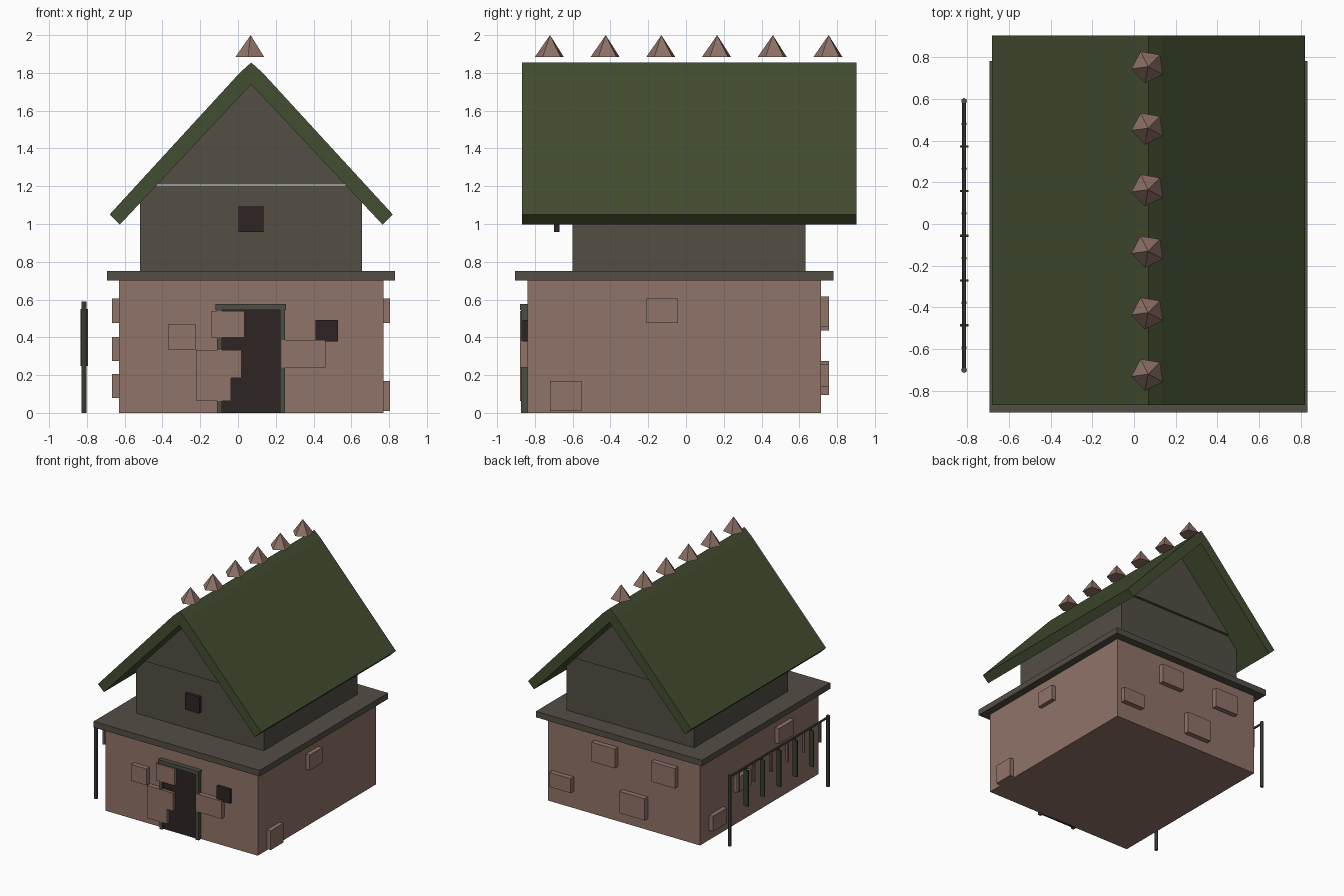
import bpy, math

if "Cube" in bpy.data.objects:
    bpy.data.objects.remove(bpy.data.objects["Cube"])


def material(name, r, g, b):
    lin = lambda c: ((c / 255 + 0.055) / 1.055) ** 2.4
    m = bpy.data.materials.new(name)
    m.diffuse_color = (lin(r), lin(g), lin(b), 1)
    m.use_nodes = True
    m.node_tree.nodes["Principled BSDF"].inputs["Base Color"].default_value = m.diffuse_color
    return m


PINK = material("pink stone", 143, 115, 104)
GREY = material("grey plaster", 83, 78, 69)
TRIM = material("trim grey green", 76, 78, 68)
DARK = material("dark opening", 47, 36, 36)
ROOF = material("moss green", 66, 77, 48)
LEAF = material("dark green cloth", 54, 66, 44)


def mesh_object(name, verts, faces, mat):
    me = bpy.data.meshes.new(name)
    me.from_pydata(verts, [], faces)
    me.materials.append(mat)
    ob = bpy.data.objects.new(name, me)
    bpy.context.collection.objects.link(ob)
    return ob


def prism(name, profile, y0, y1, mat):
    """Extrude an x-z profile (counter-clockwise seen from the front) along y."""
    n = len(profile)
    verts = [(x, y, z) for y in (y0, y1) for x, z in profile]
    faces = [tuple(range(n)), tuple(reversed(range(n, 2 * n)))]
    faces += [(i, i + n, (i + 1) % n + n, (i + 1) % n) for i in range(n)]
    return mesh_object(name, verts, faces, mat)


def box(name, x0, x1, y0, y1, z0, z1, mat):
    return prism(name, [(x0, z0), (x1, z0), (x1, z1), (x0, z1)], y0, y1, mat)


def rod(name, loc, radius, length, mat, rot=(0, 0, 0)):
    bpy.ops.mesh.primitive_cylinder_add(vertices=8, radius=radius, depth=length,
                                        location=loc, rotation=rot)
    ob = bpy.context.object
    ob.name = name
    ob.data.materials.append(mat)
    return ob


CX = 0.07  # centre line of the house

# Storeys
box("ground_floor", -0.63, 0.77, -0.84, 0.715, 0, 0.70, PINK)
box("floor_ledge", -0.693, 0.832, -0.905, 0.782, 0.70, 0.75, GREY)
box("upper_floor", -0.518, 0.657, -0.60, 0.633, 0.75, 1.205, GREY)
prism("gable", [(CX - 0.51, 1.21), (CX + 0.51, 1.21), (CX, 1.755)], -0.615, 0.648, GREY)

# Roof: one chevron profile with a blunter ridge cap
half = [(0.75, 1.05), (0.061, 1.80)]
prism("roof",
      [(CX - 0.695, 0.997), (CX, 1.74), (CX + 0.695, 0.997)]
      + [(CX + x, z) for x, z in half] + [(CX, 1.855)]
      + [(CX - x, z) for x, z in reversed(half)],
      -0.868, 0.903, ROOF)

# Row of five-sided spikes floating above the ridge
for i in range(6):
    bpy.ops.mesh.primitive_cone_add(vertices=5, radius1=0.081, radius2=0, depth=0.115,
                                    location=(CX - 0.003, -0.72 + 0.295 * i, 1.9425),
                                    rotation=(0, 0, math.radians(26)))
    spike = bpy.context.object
    spike.name = f"ridge_spike_{i + 1}"
    spike.data.materials.append(PINK)

# Door and windows
box("door", -0.085, 0.225, -0.855, -0.83, 0, 0.546, DARK)
box("door_post_left", -0.112, -0.085, -0.873, -0.83, 0, 0.546, TRIM)
box("door_post_right", 0.222, 0.249, -0.873, -0.83, 0, 0.546, TRIM)
box("door_lintel", -0.118, 0.254, -0.88, -0.83, 0.546, 0.577, TRIM)
box("ground_window", 0.41, 0.53, -0.865, -0.83, 0.377, 0.493, DARK)
box("upper_window", 0.003, 0.134, -0.70, -0.67, 0.957, 1.093, DARK)

# Raised stones: (start, end, bottom, top) along each wall
front = [(-0.367, -0.225, 0.334, 0.47), (-0.14, 0.034, 0.40, 0.54),
         (-0.222, 0.018, 0.185, 0.334), (-0.22, -0.037, 0.064, 0.185),
         (0.23, 0.463, 0.239, 0.387)]
back = [(0.125, 0.34, 0.455, 0.615), (-0.427, -0.206, 0.435, 0.60),
        (0.53, 0.73, 0.14, 0.26), (-0.15, 0.083, 0.095, 0.275)]
right = [(-0.208, -0.042, 0.477, 0.605), (-0.72, -0.552, 0.01, 0.17)]
left = [(0.41, 0.597, 0.08, 0.207), (0.09, 0.27, 0.276, 0.403),
        (-0.47, -0.27, 0.477, 0.605)]
for a, b, z0, z1 in front:
    box("front_stone", a, b, -0.88, -0.83, z0, z1, PINK)
for a, b, z0, z1 in back:
    box("back_stone", a, b, 0.70, 0.757, z0, z1, PINK)
for a, b, z0, z1 in right:
    box("right_stone", 0.76, 0.805, a, b, z0, z1, PINK)
for a, b, z0, z1 in left:
    box("left_stone", -0.666, -0.62, a, b, z0, z1, PINK)

# Drying rack on the left: two posts, a rail and alternating hanging pieces
RX = -0.815
for y in (-0.70, 0.59):
    rod("rack_post", (RX, y, 0.295), 0.014, 0.59, TRIM)
rod("rack_rail", (RX, -0.055, 0.575), 0.009, 1.29, TRIM, (math.pi / 2, 0, 0))
for i in range(11):
    y = 0.48 - 0.1073 * i
    if i % 2:
        box("hanging_strip", RX - 0.02, RX + 0.02, y - 0.005, y + 0.005, 0.247, 0.55, LEAF)
        rod("strip_hook", (RX, y, 0.56), 0.004, 0.03, TRIM)
    else:
        rod("hanging_root", (RX, y, 0.49), 0.013, 0.16, PINK)
